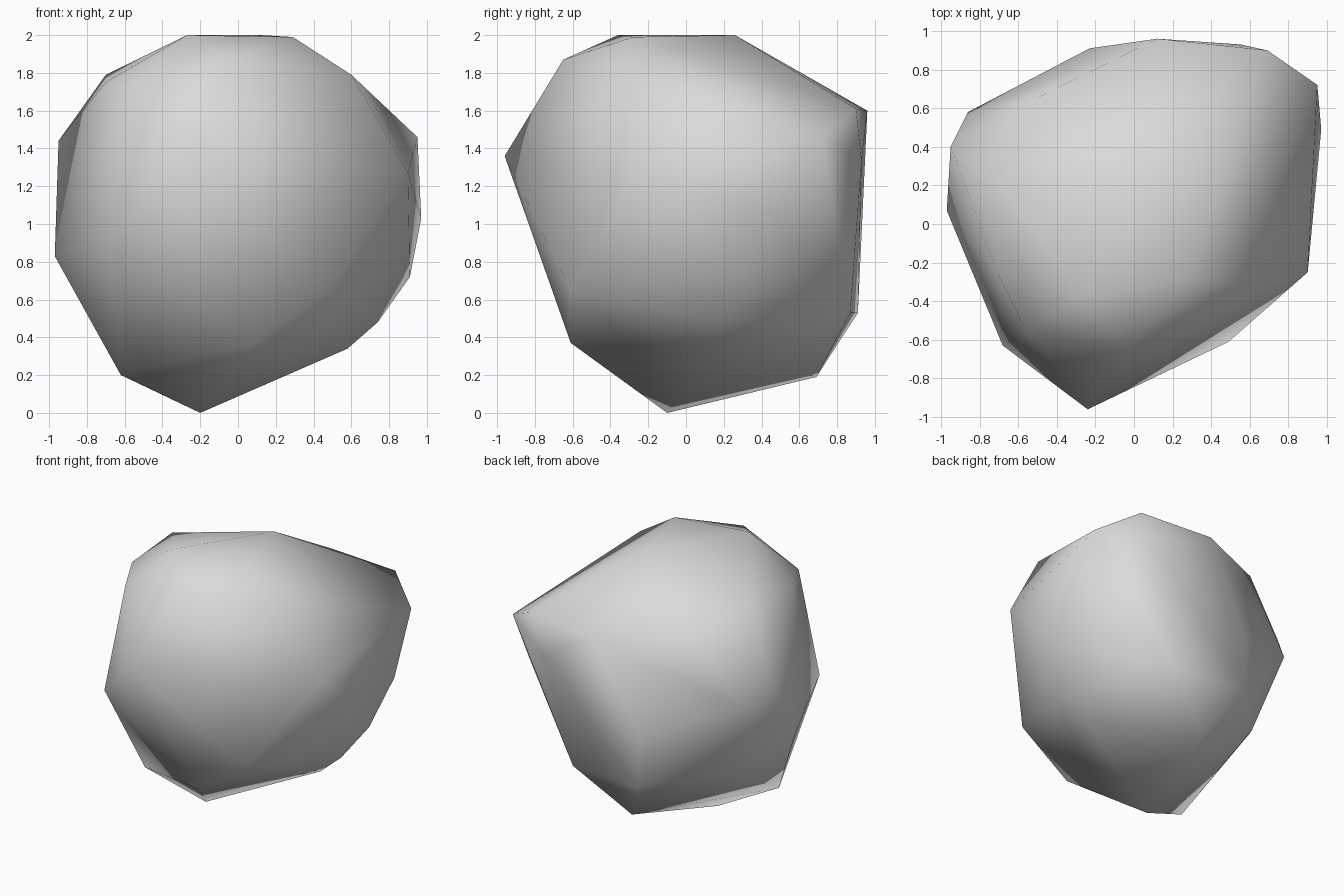
import bpy
import bmesh

# Remove the default object
default_object = bpy.data.objects.get("Cube")
if default_object:
    bpy.data.objects.remove(default_object, do_unlink=True)


def make_material(name, colour):
    material = bpy.data.materials.new(name)
    material.use_nodes = True
    material.diffuse_color = colour
    material.node_tree.nodes["Principled BSDF"].inputs["Base Color"].default_value = colour
    return material


def build_hull(name, corners, material):
    """Wrap a closed, smooth-shaded convex skin around the corner points."""
    bm = bmesh.new()
    for corner in corners:
        bm.verts.new(corner)
    bmesh.ops.convex_hull(bm, input=bm.verts[:])
    # Drop any point that ended up inside the skin
    loose = [v for v in bm.verts if not v.link_faces]
    bmesh.ops.delete(bm, geom=loose, context="VERTS")
    bmesh.ops.recalc_face_normals(bm, faces=bm.faces[:])
    for face in bm.faces:
        face.smooth = True
    mesh = bpy.data.meshes.new(name)
    bm.to_mesh(mesh)
    bm.free()
    mesh.materials.append(material)
    rock = bpy.data.objects.new(name, mesh)
    bpy.context.scene.collection.objects.link(rock)
    return rock


# Flat crown and the shoulder below it
crown = [(-.27, -.36, 2), (.29, -.28, 1.99), (.12, .26, 2)]
shoulder = [(-.03, -.65, 1.87), (.6, -.31, 1.79), (-.7, .21, 1.79),
            (-.7, -.27, 1.75), (-.56, -.55, 1.72), (-.49, .66, 1.65)]

# Widest corners around the middle
back_ridge = [(.12, .96, 1.6), (.69, .9, 1.61), (.55, .93, 1.34),
              (-.23, .91, .95)]
left_side = [(.95, .72, 1.46), (.97, .49, 1.03), (.9, -.25, 1.27)]
right_side = [(-.95, .4, 1.44), (-.86, .58, 1.18), (-.97, .07, .83),
              (-.68, .45, .59)]
front_side = [(-.24, -.96, 1.36), (-.68, -.63, .92), (.49, -.61, .65)]

# Narrowing underside, ending in a single low point
underside = [(.91, .27, .72), (.74, .18, .48), (.58, .16, .34),
             (.34, .87, .53), (-.23, .91, .53), (-.03, .69, .19),
             (.09, -.61, .37), (-.62, -.23, .2)]
low_point = [(-.2, -.1, 0)]

stone_grey = make_material("stone grey", (.7, .7, .7, 1))
build_hull("boulder",
           crown + shoulder + back_ridge + left_side + right_side
           + front_side + underside + low_point,
           stone_grey)
